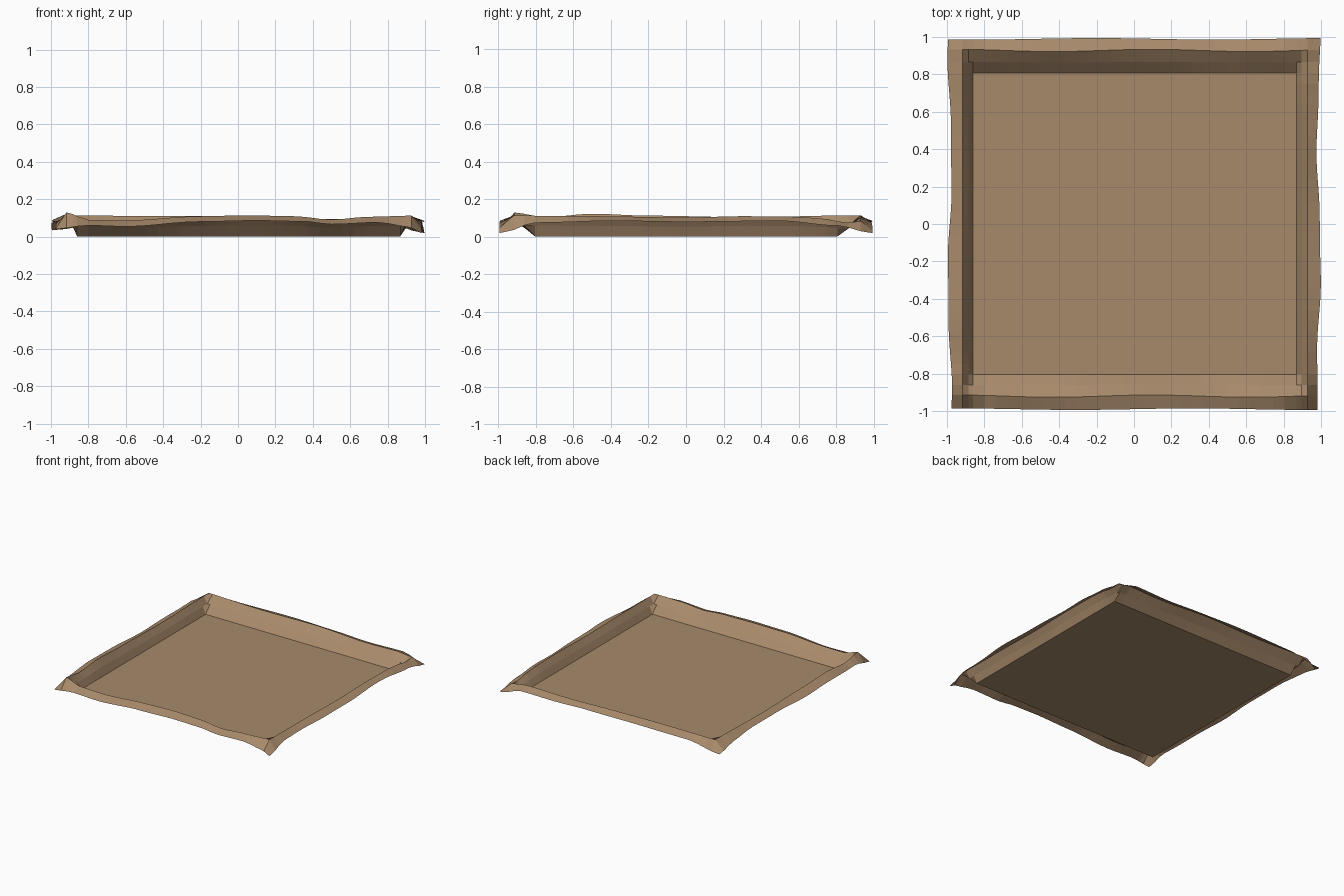
import bpy, bmesh, math

if "Cube" in bpy.data.objects:
    bpy.data.objects.remove(bpy.data.objects["Cube"])

def lerp(points, t):
    """Piecewise linear lookup with eased segments."""
    if t <= points[0][0]:
        return points[0][1]
    for (a, za), (b, zb) in zip(points, points[1:]):
        if t <= b:
            f = (t - a) / (b - a)
            f = f * f * (3 - 2 * f)
            return za + (zb - za) * f
    return points[-1][1]

# Rim crest and outer hem heights along each side
CREST = {
    "front": [(-.92, .135), (-.8, .095), (-.6, .093), (-.2, .115), (.05, .12), (.3, .115), (.5, .097), (.7, .112), (.93, .118)],
    "back": [(-.92, .12), (-.4, .115), (0, .115), (.5, .1), (.8, .105), (.93, .09)],
    "left": [(-.92, .135), (-.75, .11), (-.5, .128), (-.2, .118), (.3, .11), (.93, .12)],
    "right": [(-.92, .118), (-.5, .115), (0, .108), (.3, .115), (.6, .112), (.75, .1), (.85, .08), (.93, .088)],
}
HEM = {
    "front": [(-.99, .045), (-.8, .066), (-.6, .06), (-.2, .086), (.1, .092), (.35, .087), (.5, .072), (.75, .082), (.9, .06), (.99, .025)],
    "back": [(-.99, .04), (-.7, .085), (-.2, .09), (.2, .085), (.5, .075), (.8, .08), (.99, .025)],
    "left": [(-.99, .045), (-.8, .085), (-.5, .095), (0, .085), (.5, .09), (.8, .08), (.99, .04)],
    "right": [(-.99, .025), (-.8, .08), (-.4, .09), (0, .085), (.5, .09), (.8, .065), (.99, .025)],
}

def stations(lo, hi, n=28):
    return lo + [lo[-1] + (hi[0] - lo[-1]) * i / n for i in range(1, n)] + hi

# Rows and columns: hem, crest, mid wall, floor edge, floor ...
xs = stations([-.985, -.918, -.885, -.86], [.868, .895, .928, .988])
ys = stations([-.99, -.92, -.86, -.805], [.808, .865, .928, .99])
N = len(xs) - 1

def height(i, j):
    x, y = xs[i], ys[j]
    ring = min(i, j, N - i, N - j)
    if ring >= 3:
        return 0.008
    vals = []
    for side, k, t in (("left", i, y), ("right", N - i, y), ("front", j, x), ("back", N - j, x)):
        if k == ring:
            c = lerp(CREST[side], t)
            vals.append((lerp(HEM[side], t), c, .008 + .52 * (c - .008))[ring])
    return sum(vals) / len(vals)

bm = bmesh.new()
grid = []
for i in range(N + 1):
    col = []
    for j in range(N + 1):
        x, y = xs[i], ys[j]
        # slight waviness of the hem and crest
        if i in (0, N):
            x += .010 * math.sin(5 * y + i) + (.003 * math.sin(13 * y))
        if j in (0, N):
            y += .004 * math.sin(5 * x + j)
        if j in (1, N - 1):
            y += .006 * math.sin(6 * x + 1)
        x = max(-1, min(1, x))
        col.append(bm.verts.new((x, y, height(i, j))))
    grid.append(col)
for i in range(N):
    for j in range(N):
        bm.faces.new((grid[i][j], grid[i + 1][j], grid[i + 1][j + 1], grid[i][j + 1]))

mesh = bpy.data.meshes.new("cloth_tray")
bm.to_mesh(mesh)
bm.free()
obj = bpy.data.objects.new("cloth_tray", mesh)
bpy.context.collection.objects.link(obj)
for v in mesh.vertices:
    v.co.z -= .006

mat = bpy.data.materials.new("tan_cloth")
mat.diffuse_color = (.39, .253, .145, 1)
mat.use_nodes = True
mat.node_tree.nodes["Principled BSDF"].inputs["Base Color"].default_value = mat.diffuse_color
mesh.materials.append(mat)
